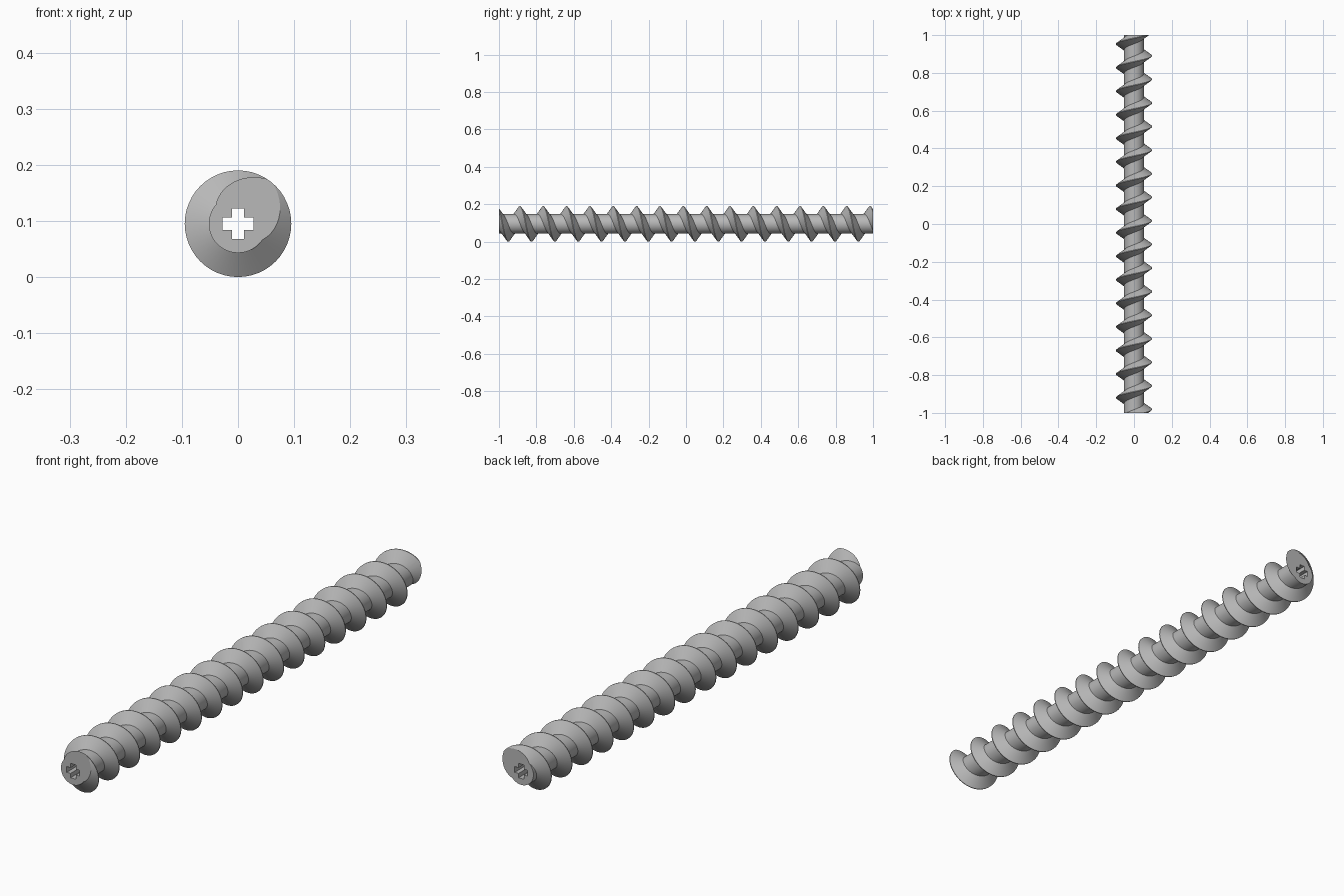
import bpy, bmesh
from math import sin, cos, tau
from mathutils import Vector

cube = bpy.data.objects.get("Cube")
if cube:
    bpy.data.objects.remove(cube, do_unlink=True)

AXIS_Z = 0.095
CORE, CREST = 0.052, 0.095
PITCH, START = 0.1248, -0.888      # START: a crest at the top of the rod
STEPS, TURNS = 48, 20
SOCKET_REACH, SOCKET_HALF = 0.0275, 0.011

steel = bpy.data.materials.new("steel grey")
steel.use_nodes = True
grey = (0.48, 0.48, 0.48, 1)
steel.diffuse_color = grey
steel.node_tree.nodes["Principled BSDF"].inputs["Base Color"].default_value = grey

bm = bmesh.new()

# Helical surface: thread profile swept along the rod, turns joined by the core
profile = [(-0.030, CORE), (-0.0015, CREST), (0.0015, CREST), (0.030, CORE)]
rows = []
for i in range(-3 * STEPS, (TURNS - 3) * STEPS):
    a = tau * i / STEPS
    y = START + PITCH * i / STEPS
    rows.append([bm.verts.new((r * sin(a), y + dy, AXIS_Z + r * cos(a)))
                 for dy, r in profile])
for i in range(len(rows) - 1):
    p, q = rows[i], rows[i + 1]
    for j in range(3):
        bm.faces.new((p[j], p[j + 1], q[j + 1], q[j]))
    if i + STEPS + 1 < len(rows):
        p2, q2 = rows[i + STEPS], rows[i + STEPS + 1]
        bm.faces.new((p[3], p2[0], q2[0], q[3]))

# Cut the rod square at both ends
for end in (-1, 1):
    bmesh.ops.bisect_plane(bm, geom=bm.verts[:] + bm.edges[:] + bm.faces[:],
                           dist=1e-6, plane_co=(0, end, 0),
                           plane_no=(0, end, 0), clear_outer=True)

# Cross-shaped socket running through the whole rod
L, W = SOCKET_REACH, SOCKET_HALF
quarter = [Vector((L, -W)), Vector((L, W)), Vector((W, W))]
cross = []
for k in range(4):
    for p in quarter:
        v = p.copy()
        for _ in range(k):
            v = Vector((-v.y, v.x))
        cross.append(v)
front, back = [[bm.verts.new((v.x, y, AXIS_Z + v.y)) for v in cross] for y in (-1, 1)]
for k in range(len(cross)):
    n = (k + 1) % len(cross)
    bm.faces.new((front[k], front[n], back[n], back[k]))

# End caps between the rod outline and the socket
for end in (-1, 1):
    rim = [e for e in bm.edges if e.is_boundary
           and all(abs(v.co.y - end) < 1e-4 for v in e.verts)]
    bmesh.ops.triangle_fill(bm, edges=rim, use_beauty=True, normal=(0, end, 0))
bmesh.ops.recalc_face_normals(bm, faces=bm.faces[:])

mesh = bpy.data.meshes.new("threaded_rod")
bm.to_mesh(mesh)
bm.free()
mesh.materials.append(steel)
rod = bpy.data.objects.new("threaded_rod", mesh)
bpy.context.collection.objects.link(rod)

# Smooth flanks and core, sharp thread edges
bpy.ops.object.select_all(action='DESELECT')
rod.select_set(True)
bpy.context.view_layer.objects.active = rod
bpy.ops.object.shade_smooth_by_angle()
